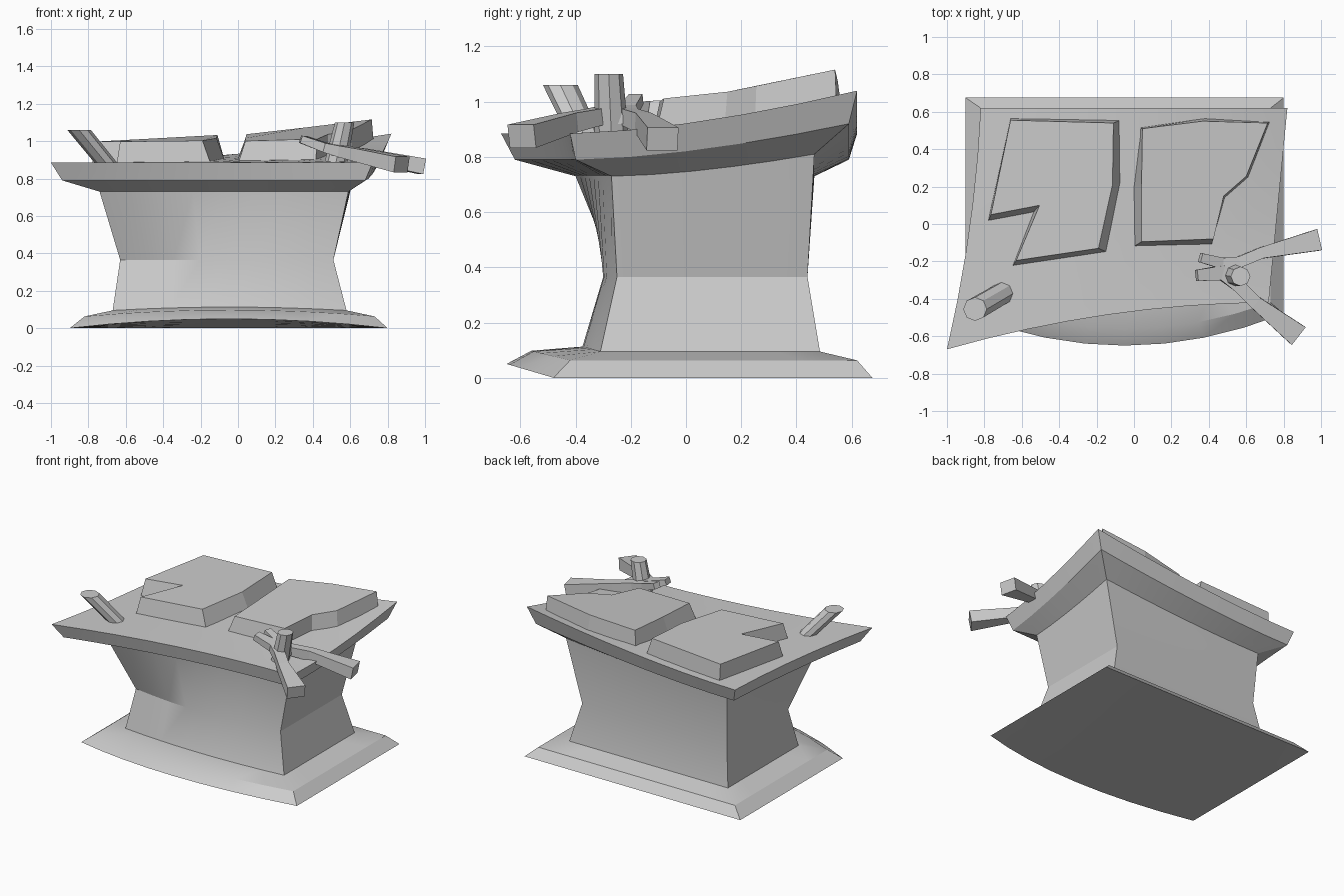
import bpy, bmesh, math
from mathutils import Vector

if "Cube" in bpy.data.objects:
    bpy.data.objects.remove(bpy.data.objects["Cube"])

NU, NV = 8, 5


def finish(name, bm, smooth=False):
    bmesh.ops.remove_doubles(bm, verts=bm.verts, dist=1e-5)
    bmesh.ops.recalc_face_normals(bm, faces=bm.faces)
    me = bpy.data.meshes.new(name)
    bm.to_mesh(me)
    bm.free()
    ob = bpy.data.objects.new(name, me)
    bpy.context.collection.objects.link(ob)
    if smooth:
        bpy.context.view_layer.objects.active = ob
        ob.select_set(True)
        bpy.ops.object.shade_smooth_by_angle(angle=math.radians(25))
        ob.select_set(False)
    return ob


def level(FL, FR, BR, BL, z, bulge=0, arch=0, lift=0, side=0):
    """Returns a function (u, v) -> point on a warped four-cornered sheet."""
    FL, FR, BR, BL = map(Vector, (FL, FR, BR, BL))

    def point(u, v):
        p = FL.lerp(FR, u).lerp(BL.lerp(BR, u), v)
        hump = 4 * u * (1 - u) * (1 - v)
        x = p.x + side * 4 * v * (1 - v) * (1 - u)
        return Vector((x, p.y - bulge * hump,
                       z + arch * hump + lift * u ** 1.7 * v ** 1.6))
    return point


def box_level(x0, x1, y0, y1, z, **kw):
    return level((x0, y0), (x1, y0), (x1, y1), (x0, y1), z, **kw)


def loft(bm, rings, caps=False):
    vs = [[bm.verts.new(p) for p in r] for r in rings]
    n = len(vs[0])
    for a, b in zip(vs, vs[1:]):
        for i in range(n):
            j = (i + 1) % n
            bm.faces.new((a[i], a[j], b[j], b[i]))
    if caps:
        bm.faces.new(vs[0][::-1])
        bm.faces.new(vs[-1])


def perimeter(f):
    uv = [(i / NU, 0) for i in range(NU)] + [(1, i / NV) for i in range(NV)]
    uv += [(1 - u, 1 - v) for u, v in uv]
    return [f(u, v) for u, v in uv]


def lid(bm, f):
    g = [[bm.verts.new(f(i / NU, j / NV)) for j in range(NV + 1)] for i in range(NU + 1)]
    for i in range(NU):
        for j in range(NV):
            bm.faces.new((g[i][j], g[i + 1][j], g[i + 1][j + 1], g[i][j + 1]))


def stack(name, levels, lids=()):
    bm = bmesh.new()
    loft(bm, [perimeter(f) for f in levels])
    for f in lids:
        lid(bm, f)
    finish(name, bm, True)


# Pedestal levels from floor to table surface
L0 = box_level(-.90, .80, -.48, .675, 0, bulge=.17, arch=.05)
L1 = box_level(-.82, .73, -.42, .62, .063, bulge=.14, arch=.035)
L2 = box_level(-.67, .58, -.31, .485, .095, bulge=.065, arch=.018)
L3 = box_level(-.63, .51, -.25, .44, .365, bulge=.05)
L4 = level((-.74, -.40), (.59, -.27), (.62, .465), (-.65, .465), .73, lift=.08)
L5 = level((-.94, -.62), (.68, -.40), (.77, .59), (-.79, .59), .79,
           bulge=-.05, lift=.13, side=.02)
L6 = level((-1, -.67), (.72, -.42), (.82, .62), (-.82, .62), .885,
           bulge=-.06, lift=.155, side=.03)

stack("base_plinth", [L0, L1, L2], [L0])
stack("waisted_body", [L2, L3, L4])
stack("table_top", [L4, L5, L6], [L6])


# Stone slabs lying on the table surface
def surface(x, y):
    u = min(max((x + .86) / 1.66, 0), 1)
    v = min(max((y + .52) / 1.14, 0), 1)
    return .885 + .155 * u ** 1.7 * v ** 1.6


def slab(name, bottom, top, h):
    bm = bmesh.new()
    loft(bm, [[(x, y, surface(x, y) - .015) for x, y in bottom],
              [(x, y, surface(x, y) + h) for x, y in top]], caps=True)
    finish(name, bm)


slab("left_slab",
     [(-.66, .565), (-.075, .555), (-.07, .22), (-.145, -.15), (-.65, -.225),
      (-.54, .06), (-.78, .015)],
     [(-.66, .555), (-.11, .54), (-.115, .21), (-.19, -.13), (-.63, -.195),
      (-.505, .1), (-.765, .05)], .112)
slab("right_slab",
     [(0, -.12), (.415, -.11), (.485, .14), (.61, .25), (.725, .545), (.38, .565),
      (.035, .515), (-.005, .2)],
     [(.04, -.095), (.425, -.08), (.48, .15), (.60, .255), (.715, .54), (.37, .55),
      (.045, .51), (.04, .2)], .105)


# Standing and leaning pegs
def peg(name, a, ra, b, rb, sides):
    bm = bmesh.new()
    loft(bm, [[(c[0] + r * math.cos(2 * math.pi * i / sides),
                c[1] + r * math.sin(2 * math.pi * i / sides), c[2]) for i in range(sides)]
              for c, r in ((a, ra), (b, rb))], caps=True)
    finish(name, bm, True)


peg("leaning_peg", (-.695, -.365, .87), .06, (-.85, -.455, 1.06), .063, 8)
peg("tongs_pivot", (.52, -.27, .87), .062, (.57, -.28, 1.1), .052, 8)


# Tongs: two bent bars, stations are (x, y, z, width, height)
def bar(name, stations):
    bm = bmesh.new()
    pts = [Vector(s[:3]) for s in stations]
    rings = []
    for i, (p, s) in enumerate(zip(pts, stations)):
        d = (pts[min(i + 1, len(pts) - 1)] - pts[max(i - 1, 0)]).normalized()
        side = d.cross(Vector((0, 0, 1))).normalized() * s[3] / 2
        up = side.normalized().cross(d) * s[4] / 2
        rings.append([p - side - up, p + side - up, p + side + up, p - side + up])
    loft(bm, rings, caps=True)
    finish(name, bm)


bar("tongs_back_arm", [(.355, -.18, 1.01, .05, .04), (.47, -.21, .965, .06, .05),
                       (.56, -.205, .945, .06, .06), (.68, -.155, .925, .06, .07),
                       (.985, -.085, .865, .115, .085)])
bar("tongs_front_arm", [(.335, -.275, 1.01, .06, .04), (.47, -.26, .965, .08, .05),
                        (.56, -.33, .945, .07, .06), (.65, -.42, .925, .07, .07),
                        (.875, -.595, .875, .12, .085)])
bar("tongs_bridge", [(.54, -.19, .94, .08, .04), (.54, -.33, .94, .08, .04)])
